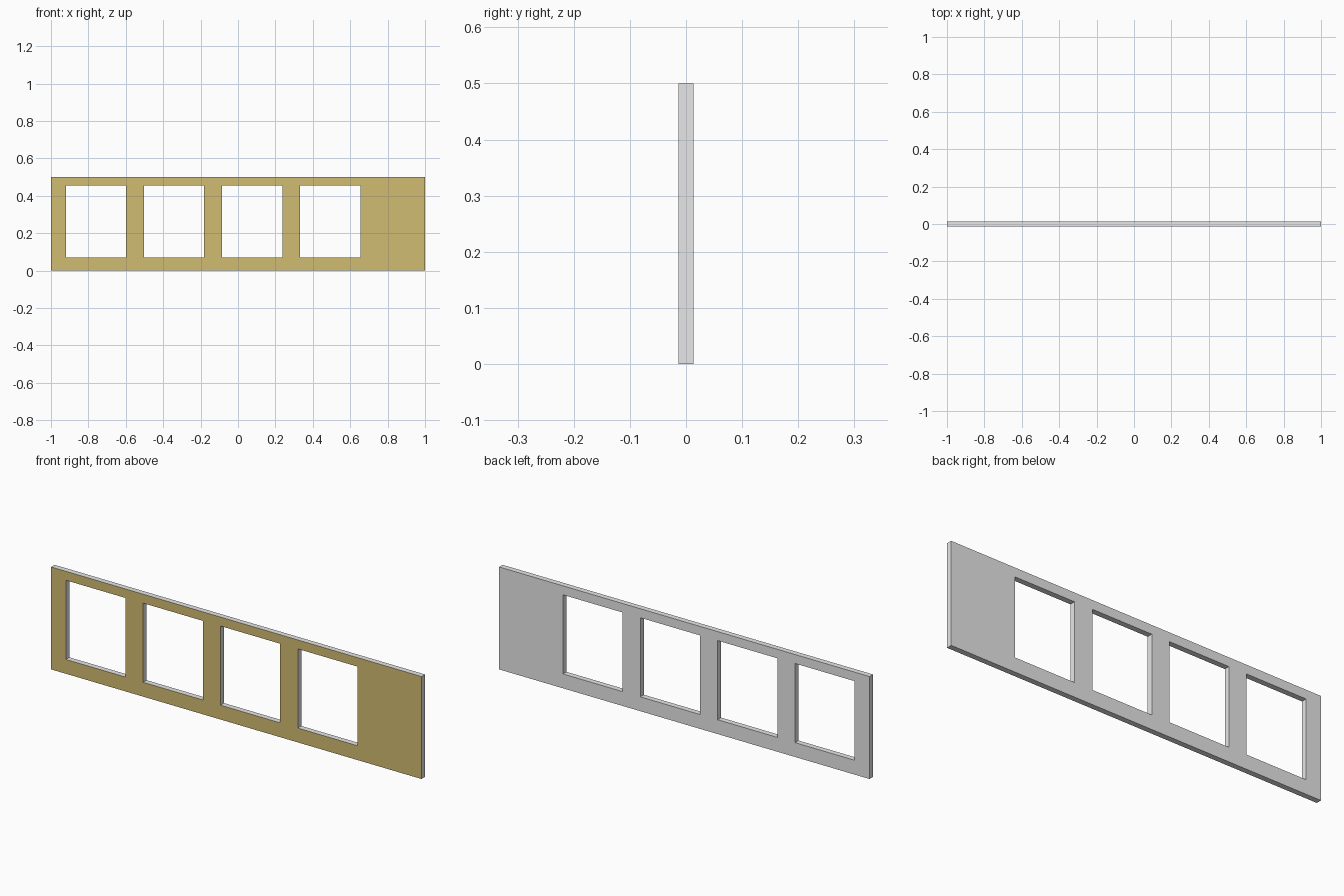
import bpy, bmesh

if "Cube" in bpy.data.objects:
    bpy.data.objects.remove(bpy.data.objects["Cube"])

WIDTH, HEIGHT, DEPTH = 2.0, 0.5, 0.027
FIRST, PITCH, OPEN_W, COUNT = -0.92, 0.4175, 0.322, 4
Z_LOW, Z_HIGH = 0.07, 0.456


def material(name, color):
    m = bpy.data.materials.new(name)
    m.diffuse_color = (*color, 1)
    m.use_nodes = True
    m.node_tree.nodes["Principled BSDF"].inputs["Base Color"].default_value = m.diffuse_color
    return m


# Grid lines of the panel: outer edges plus the window edges
xs = [-WIDTH / 2]
for i in range(COUNT):
    xs += [FIRST + i * PITCH, FIRST + i * PITCH + OPEN_W]
xs.append(WIDTH / 2)
zs = [0, Z_LOW, Z_HIGH, HEIGHT]

# Front sheet, leaving the window cells open
bm = bmesh.new()
grid = [[bm.verts.new((x, -DEPTH / 2, z)) for z in zs] for x in xs]
for i in range(len(xs) - 1):
    for j in range(3):
        if j == 1 and i % 2 == 1:
            continue
        bm.faces.new((grid[i][j], grid[i + 1][j], grid[i + 1][j + 1], grid[i][j + 1]))

# Thicken towards the back
ext = bmesh.ops.extrude_face_region(bm, geom=bm.faces[:], use_keep_orig=True)
for v in ext["geom"]:
    if isinstance(v, bmesh.types.BMVert):
        v.co.y = DEPTH / 2
bmesh.ops.recalc_face_normals(bm, faces=bm.faces[:])

# Tan front, grey everywhere else
bm.normal_update()
for f in bm.faces:
    f.material_index = 1 if f.normal.y < -0.5 else 0

mesh = bpy.data.meshes.new("window_panel")
bm.to_mesh(mesh)
bm.free()
mesh.materials.append(material("light grey", (0.8, 0.8, 0.8)))
mesh.materials.append(material("tan", (0.638, 0.503, 0.165)))
panel = bpy.data.objects.new("window_panel", mesh)
bpy.context.collection.objects.link(panel)
